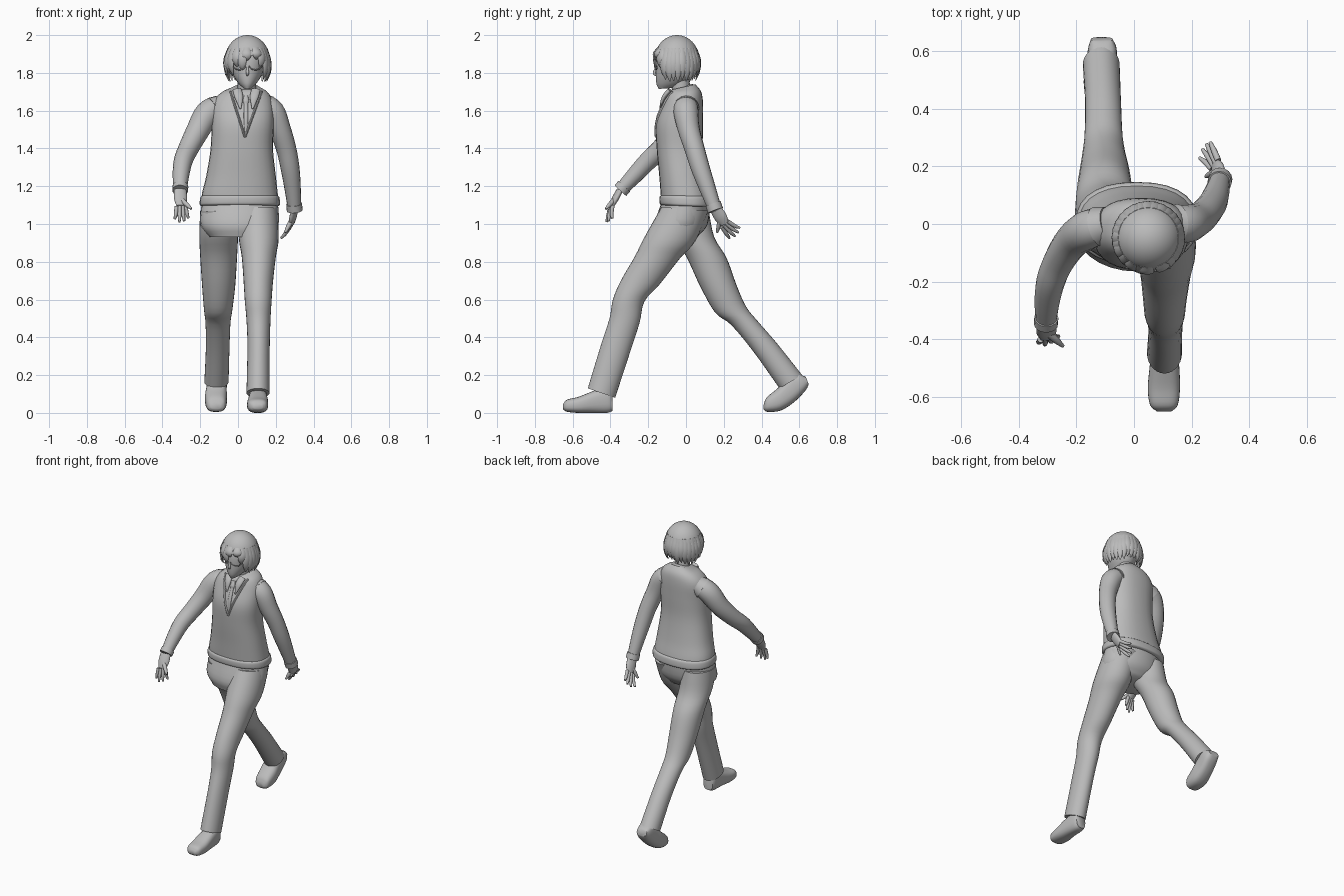
import bpy, bmesh, random
from math import sin, cos, pi, copysign
from mathutils import Vector
from mathutils.bvhtree import BVHTree

random.seed(4)
default = bpy.data.objects.get("Cube")
if default:
    bpy.data.objects.remove(default)

# One grey for the whole figure
grey = bpy.data.materials.new("plain_grey")
grey.use_nodes = True
shade = (.5, .5, .5, 1)
grey.diffuse_color = shade
grey.node_tree.nodes["Principled BSDF"].inputs["Base Color"].default_value = shade


def finish(name, bm):
    bmesh.ops.recalc_face_normals(bm, faces=bm.faces)
    mesh = bpy.data.meshes.new(name)
    bm.to_mesh(mesh)
    bm.free()
    mesh.materials.append(grey)
    mesh.shade_smooth()
    mesh.set_sharp_from_angle(angle=.9)
    obj = bpy.data.objects.new(name, mesh)
    bpy.context.collection.objects.link(obj)
    return obj


def smooth_path(keys, steps):
    """Catmull-Rom interpolation of tuples of any length."""
    keys = [Vector(k) for k in keys]
    out = []
    for i in range(len(keys) - 1):
        p, q = keys[i], keys[i + 1]
        m = (q - keys[i - 1]) / 2 if i else q - p
        n = (keys[i + 2] - p) / 2 if i + 2 < len(keys) else q - p
        for s in range(steps):
            t = s / steps
            out.append(p + m * t + (3 * (q - p) - 2 * m - n) * t ** 2
                       + (2 * (p - q) + m + n) * t ** 3)
    return out + [keys[-1]]


def skin(name, rings):
    """Joins rings of points into a capped surface."""
    bm = bmesh.new()
    loops = [[bm.verts.new(p) for p in ring] for ring in rings]
    count = len(loops[0])
    for a, b in zip(loops, loops[1:]):
        for i in range(count):
            j = (i + 1) % count
            bm.faces.new((a[i], a[j], b[j], b[i]))
    bm.faces.new(loops[0])
    bm.faces.new(loops[-1])
    return finish(name, bm)


def loft(name, keys, power=1, steps=4, sides=28):
    """Sections: left x, right x, then two opposite (y, z) points."""
    def bulge(v):
        return copysign(abs(v) ** power, v)
    rings = []
    for x0, x1, y0, z0, y1, z1 in smooth_path(keys, steps):
        mid = Vector((x0 + x1, y0 + y1, z0 + z1)) / 2
        across = Vector((x1 - x0, 0, 0)) / 2
        along = Vector((0, y1 - y0, z1 - z0)) / 2
        angles = [2 * pi * i / sides for i in range(sides)]
        rings.append([mid + across * bulge(cos(a)) + along * bulge(sin(a)) for a in angles])
    return skin(name, rings)


def tube(name, keys, side=(0, 1, 0), wide=1, steps=4, sides=16):
    """Tube through (x, y, z, radius) points, widened along the side direction."""
    path = smooth_path(keys, steps)
    rings = []
    for i, p in enumerate(path):
        way = (path[min(i + 1, len(path) - 1)] - path[max(i - 1, 0)]).xyz
        u = way.cross(Vector(side)).normalized()
        v = u.cross(way).normalized()
        rings.append([p.xyz + (u * cos(a) + v * sin(a) * wide) * p.w
                      for a in (2 * pi * k / sides for k in range(sides))])
    return skin(name, rings)


# Trousers
loft("trouser_seat", [(-.19, .21, -.125, 1.13, .13, 1.13), (-.2, .215, -.165, 1, .115, 1),
                      (-.15, .17, -.15, .93, .06, .93)])
loft("left_trouser_leg", [
    (0, .21, -.13, 1.09, .12, 1.07), (.005, .215, -.22, .93, .05, .91),
    (.02, .2, -.27, .83, -.03, .82), (.03, .185, -.345, .7, -.14, .68),
    (.036, .178, -.387, .6, -.22, .59), (.045, .172, -.405, .5, -.245, .48),
    (.05, .168, -.45, .36, -.29, .34), (.045, .167, -.52, .13, -.375, .08)])
loft("right_trouser_leg", [
    (-.2, 0, -.12, 1.07, .12, 1.07), (-.205, 0, -.08, .95, .15, .93),
    (-.2, -.005, 0, .83, .215, .82), (-.19, -.015, .075, .67, .27, .67),
    (-.18, -.03, .155, .53, .32, .56), (-.172, -.04, .24, .465, .38, .485),
    (-.17, -.045, .36, .32, .48, .37), (-.178, -.05, .495, .13, .615, .2)])

# Shoes
loft("left_shoe", [
    (.08, .13, -.652, .02, -.652, .045), (.056, .152, -.63, .006, -.63, .07),
    (.048, .16, -.57, 0, -.57, .085), (.055, .157, -.5, 0, -.48, .12),
    (.06, .15, -.42, 0, -.41, .14), (.07, .14, -.39, .01, -.39, .1)], .75)
loft("right_shoe", [
    (-.145, -.09, .41, .02, .412, .05), (-.165, -.067, .43, .006, .43, .085),
    (-.175, -.058, .5, .012, .485, .13), (-.168, -.06, .57, .055, .53, .18),
    (-.16, -.06, .63, .115, .58, .21), (-.15, -.075, .65, .15, .635, .19)], .75)

# Knitted vest with hem band
vest = loft("vest", [
    (-.195, .215, -.13, 1.11, .14, 1.1), (-.19, .21, -.135, 1.17, .13, 1.16),
    (-.168, .2, -.142, 1.26, .11, 1.25), (-.145, .185, -.155, 1.4, .09, 1.4),
    (-.14, .19, -.158, 1.53, .09, 1.53), (-.135, .185, -.125, 1.63, .09, 1.64),
    (-.09, .16, -.1, 1.69, .08, 1.7), (-.02, .11, -.08, 1.71, .05, 1.74)], .85)
loft("vest_hem", [(-.195, .215, -.13, 1.1, .138, 1.09), (-.203, .222, -.14, 1.11, .146, 1.1),
                  (-.2, .22, -.141, 1.14, .143, 1.135), (-.192, .212, -.134, 1.152, .134, 1.147)],
     .85)

surface = BVHTree.FromPolygons([v.co for v in vest.data.vertices],
                               [p.vertices for p in vest.data.polygons])


def on_vest(x, z, radius):
    hit = surface.ray_cast(Vector((x, -1, z)), Vector((0, 1, 0)))[0]
    return (x, hit.y if hit else -.1, z, radius)


# Neckline trim, narrow tie and collar
for word, top in (("right", -.04), ("left", .125)):
    tube(word + "_neckline", [on_vest(.037 + (top - .037) * t / 6, 1.46 + .04 * t, .006)
                              for t in range(7)], wide=1.2, sides=8)
    sign = -1 if top < 0 else 1
    tube(word + "_collar_point", [(.045 + sign * .05, -.085, 1.71, .012),
                                  (.045 + sign * .04, -.118, 1.67, .011),
                                  (.045 + sign * .032, -.14, 1.61, .002)], (1, 0, 0), 2)
tube("tie", [on_vest(.042, z, r) for z, r in
             ((1.68, .007), (1.65, .011), (1.63, .007), (1.56, .008), (1.48, .004))], (1, 0, 0), 1.5)
loft("collar", [(-.03, .12, -.105, 1.66, .062, 1.71), (-.02, .11, -.097, 1.69, .045, 1.737),
                (0, .09, -.075, 1.7, .025, 1.74)])
tube("neck", [(.045, -.02, 1.66, .05), (.047, -.035, 1.8, .048)])

# Arms, armhole bands and cuffs
arms = {
    "right": [(-.09, 0, 1.625, .06), (-.16, -.02, 1.585, .068), (-.215, -.06, 1.49, .061),
              (-.262, -.13, 1.4, .054), (-.29, -.2, 1.335, .05), (-.302, -.27, 1.26, .044),
              (-.306, -.345, 1.18, .035)],
    "left": [(.12, 0, 1.635, .06), (.18, 0, 1.595, .066), (.222, .015, 1.5, .058),
             (.255, .045, 1.4, .053), (.275, .075, 1.3, .05), (.288, .11, 1.2, .044),
             (.3, .155, 1.075, .035)]}
for word, path in arms.items():
    tube(word + "_sleeve", path)
    a, b = Vector(path[0]), Vector(path[1])
    tube(word + "_armhole", [a, a.lerp(b, .5) + Vector((0, 0, 0, .007))])
    a, b = Vector(path[-2]), Vector(path[-1])
    tube(word + "_cuff", [(*a.lerp(b, t).xyz, .042) for t in (.75, 1.03)])


def hand(word, wrist, knuckles, tips, thumb):
    wrist, knuckles, thumb = Vector(wrist), Vector(knuckles), Vector(thumb)
    tips = [Vector(t) for t in tips]
    side = (tips[-1] - tips[0]).normalized()
    middle = wrist.lerp(knuckles, .55)
    tube(word + "_palm", [(*wrist, .016), (*middle, .017), (*knuckles, .012)], side, 2.1)
    for i, tip in enumerate(tips):
        base = knuckles + side * (i - 1.5) * .016
        bend = base.lerp(tip, .5) + (knuckles - wrist) * .1
        tube(f"{word}_finger_{i + 1}", [(*base, .011), (*bend, .01), (*tip, .006)], side, sides=10)
    tube(word + "_thumb", [(*middle, .014), (*middle.lerp(thumb, .6), .012), (*thumb, .006)],
         side, sides=10)


hand("right", (-.306, -.35, 1.18), (-.302, -.395, 1.095),
     [(-.335, -.41, 1.025), (-.31, -.42, 1.01), (-.285, -.41, 1.015), (-.262, -.39, 1.03)],
     (-.247, -.425, 1.08))
hand("left", (.3, .16, 1.075), (.283, .205, 1.0),
     [(.265, .285, .98), (.252, .278, .955), (.238, .26, .935), (.228, .23, .925)],
     (.25, .165, .955))

# Head, nose, ears and half-rim glasses
loft("head", [(.03, .07, -.145, 1.715, -.07, 1.72), (0, .1, -.157, 1.745, 0, 1.75),
              (-.03, .13, -.16, 1.8, .04, 1.8), (-.045, .145, -.155, 1.88, .055, 1.88),
              (-.02, .12, -.12, 1.96, .03, 1.96)])
tube("nose", [(.05, -.155, 1.83, .005), (.05, -.168, 1.8, .008), (.05, -.158, 1.787, .005)])
for word, x in (("right", .008), ("left", .092)):
    rim = [(x + .033 * cos(a), -.168 + abs(x + .033 * cos(a) - .05) * .2,
            1.838 + .022 * sin(a), .003) for a in (pi + pi * k / 8 for k in range(9))]
    tube(word + "_glasses_rim", rim, sides=6, steps=1)
    ear_x = -.06 if x < .05 else .155
    tube(word + "_ear", [(ear_x, -.045, 1.84, .012), (ear_x, -.055, 1.79, .008)], wide=1.6)

# Hair cap, open over the face
centre = Vector((.05, -.048, 1.875))
bm = bmesh.new()
bmesh.ops.create_uvsphere(bm, u_segments=40, v_segments=24, radius=1)
for v in bm.verts:
    v.co = centre + Vector((v.co.x * .117, v.co.y * .117, v.co.z * .125))
hidden = []
for face in bm.faces:
    c = face.calc_center_median()
    if c.z < (1.885 if c.y < -.1 else 1.79):
        hidden.append(face)
bmesh.ops.delete(bm, geom=hidden, context='FACES')
finish("hair_cap", bm)


# Hair locks fanned around the head: angle is measured from the front
def lock(name, angle, tip, width):
    out = Vector((sin(angle), -cos(angle), 0))
    side = (cos(angle), sin(angle), 0)
    span = 1.93 - tip
    shape = ((.098, 1.93, .008), (.117, 1.93 - span * .4, .01),
             (.116, 1.93 - span * .72, .008), (.102, tip, .001))
    keys = []
    for reach, z, r in shape:
        spot = centre + out * reach
        keys.append((spot.x, spot.y, z, r))
    tube(name, keys, side, width, sides=8)


fringe = ((-1.15, 1.8), (-.85, 1.79), (-.55, 1.83), (-.25, 1.81), (-.05, 1.86),
          (.45, 1.87), (.7, 1.82), (.95, 1.765), (1.2, 1.755))
for i, (angle, tip) in enumerate(fringe):
    lock(f"fringe_lock_{i + 1}", angle, tip, 2.6)
for i in range(17):
    lock(f"back_lock_{i + 1}", 1.4 + i * .22, 1.765 + random.uniform(-.015, .02), 2.4)
